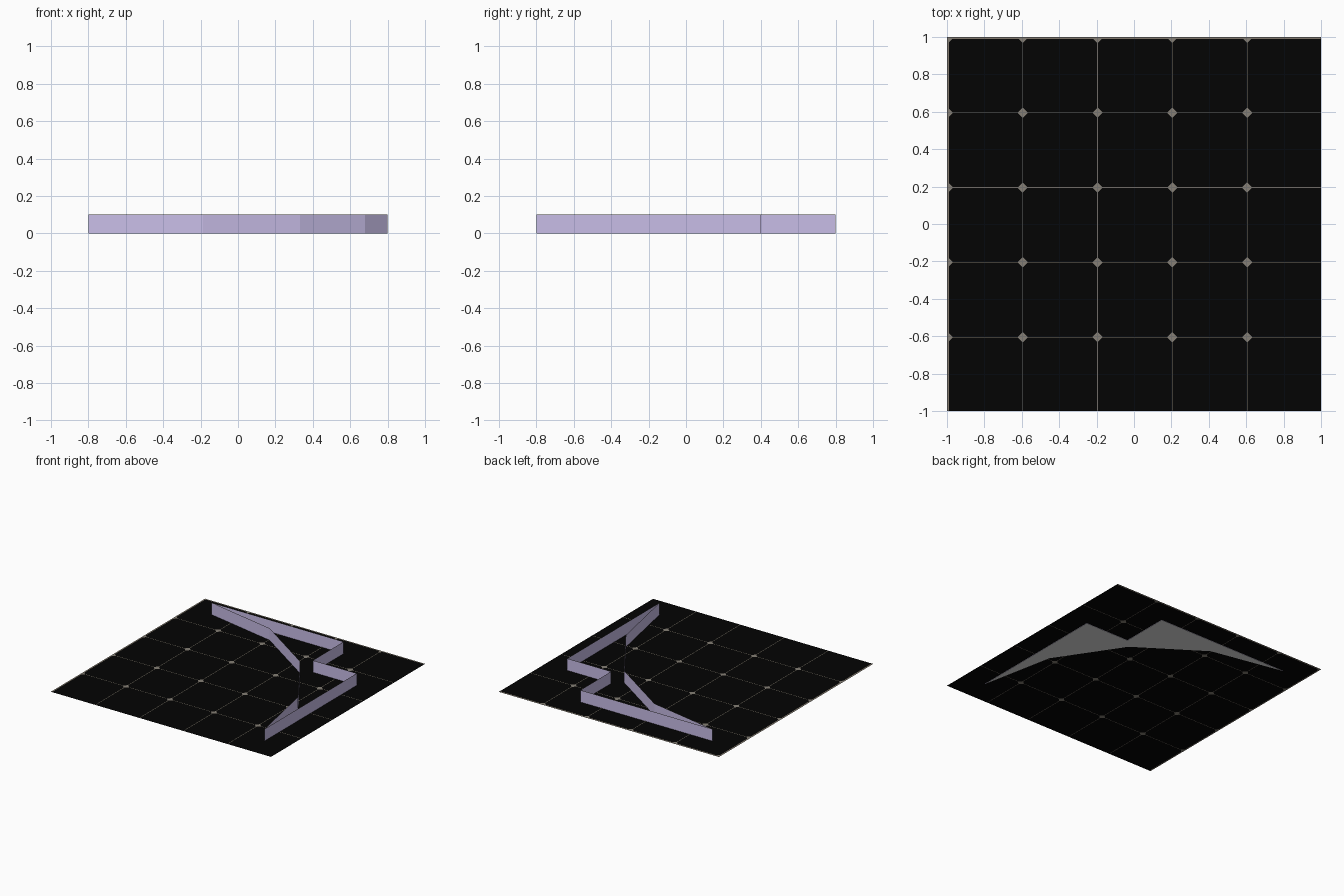
import bpy, math

if "Cube" in bpy.data.objects:
    bpy.data.objects.remove(bpy.data.objects["Cube"])


def material(name, srgb):
    lin = [((c / 255 + 0.055) / 1.055) ** 2.4 if c > 10 else c / 255 / 12.92 for c in srgb]
    m = bpy.data.materials.new(name)
    m.diffuse_color = (*lin, 1)
    m.use_nodes = True
    m.node_tree.nodes["Principled BSDF"].inputs["Base Color"].default_value = m.diffuse_color
    return m


BLACK = material("black floor", (3, 3, 3))
LINE = material("brown grey line", (130, 121, 108))
DOT = material("grey dot", (134, 128, 118))
LAVENDER = material("lavender wall", (200, 189, 231))
TRIM = material("grey trim", (134, 130, 126))
GREY = material("light grey underside", (222, 222, 222))


def make(name, polys, mats, indices=None):
    """Mesh object from a list of polygons (each a list of 3D points)."""
    verts, faces = [], []
    for p in polys:
        faces.append(range(len(verts), len(verts) + len(p)))
        verts += p
    me = bpy.data.meshes.new(name)
    me.from_pydata(verts, [], [list(f) for f in faces])
    for m in mats:
        me.materials.append(m)
    if indices:
        for f, i in zip(me.polygons, indices):
            f.material_index = i
    ob = bpy.data.objects.new(name, me)
    bpy.context.collection.objects.link(ob)
    return ob


def rect(x0, y0, x1, y1, z):
    return [(x0, y0, z), (x1, y0, z), (x1, y1, z), (x0, y1, z)]


def diamond(cx, cy, r, z):
    clamp = lambda v: max(-1, min(1, v))
    return [(clamp(cx + dx * r), clamp(cy + dy * r), z)
            for dx, dy in ((1, 0), (0, 1), (-1, 0), (0, -1))]


# floor sheet
FLOOR = 0.002
make("floor", [rect(-1, -1, 1, 1, FLOOR)], [BLACK])

# floor grid lines and dots, shown on both sides of the sheet
lines, dots = [], []
for z, flip in ((FLOOR + 0.001, 1), (FLOOR - 0.001, -1)):
    for i in range(5):
        t = -1 + 0.4 * i
        w = 0.011 if i == 0 else 0.004
        a = t if i == 0 else t + 0.003
        lines.append(rect(a, -1, a + w, 1, z)[::flip])
        lines.append(rect(-1, -a - w, 1, -a, z)[::flip])
        for j in range(5):
            s = 1 - 0.4 * j
            dots.append(diamond(t + 0.005, s - 0.005, 0.028, z + flip * 0.0005)[::flip])
make("floor_lines", lines, [LINE])
make("floor_dots", dots, [DOT])

# outline: quarter arc in four straight pieces, then the notched corner
outline = [(-0.8 + 1.6 * math.cos(a), -0.8 + 1.6 * math.sin(a))
           for a in (math.radians(90 - 22.5 * k) for k in range(5))]
outline += [(0.8, 0.4), (0.4, 0.4), (0.4, 0.8)]

# open-topped wall with thin trim along its top edge
walls, idx = [], []
for (ax, ay), (bx, by) in zip(outline, outline[1:] + outline[:1]):
    for z0, z1, m in ((0, 0.097, 0), (0.097, 0.1, 1)):
        walls.append([(ax, ay, z0), (bx, by, z0), (bx, by, z1), (ax, ay, z1)])
        idx.append(m)
make("wall", walls, [LAVENDER, TRIM], idx)

# underside plate closing the wall from below
make("underside", [[(x, y, 0) for x, y in reversed(outline)]], [GREY])
